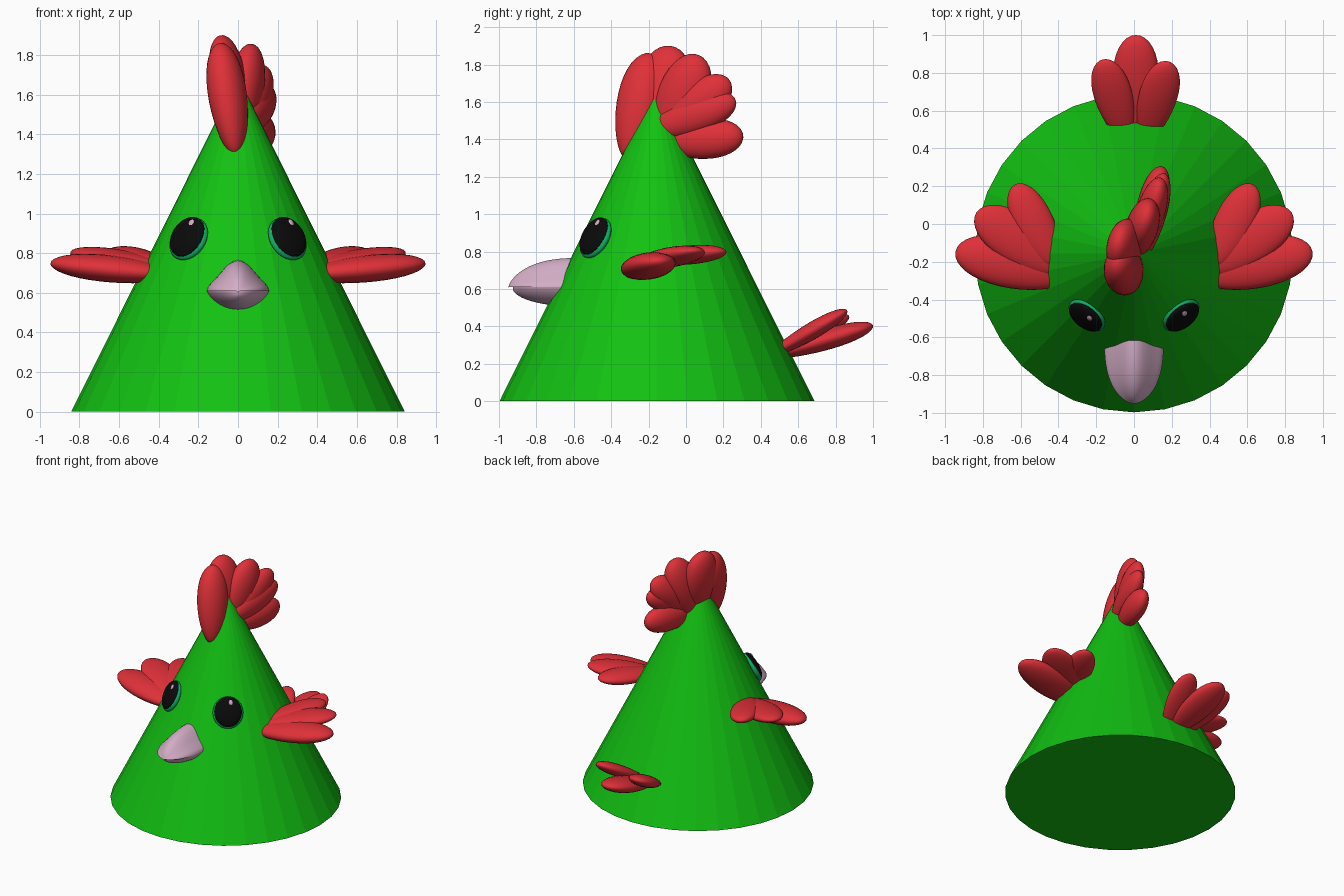
import bpy, bmesh, math
from mathutils import Vector, Matrix

cube = bpy.data.objects.get("Cube")
if cube:
    bpy.data.objects.remove(cube, do_unlink=True)


def material(name, rgb):
    m = bpy.data.materials.new(name)
    m.use_nodes = True
    m.diffuse_color = (*rgb, 1)
    m.node_tree.nodes["Principled BSDF"].inputs["Base Color"].default_value = (*rgb, 1)
    return m


GREEN = material("body green", (0.006, 0.53, 0.006))
RED = material("feather red", (0.74, 0.03, 0.04))
PINK = material("beak pink", (0.66, 0.42, 0.57))
TEAL = material("eye rim green", (0.005, 0.42, 0.13))
BLACK = material("eye black", (0.003, 0.003, 0.003))

CENTRE_Y, RADIUS, HEIGHT = -0.155, 0.842, 1.69


def finish(name, bm, mat, smooth=True):
    bmesh.ops.recalc_face_normals(bm, faces=bm.faces[:])
    mesh = bpy.data.meshes.new(name)
    bm.to_mesh(mesh)
    bm.free()
    mesh.materials.append(mat)
    for p in mesh.polygons:
        p.use_smooth = smooth
    obj = bpy.data.objects.new(name, mesh)
    bpy.context.collection.objects.link(obj)
    return obj


def frame(side, normal, along, centre):
    """Matrix with the three given axis vectors as columns."""
    m = Matrix((side, normal, along)).transposed().to_4x4()
    m.translation = centre
    return m


def add_lobe(bm, root, tip, width, thick, side, taper=0.2):
    """Egg-shaped lobe from root to tip, broader toward the tip."""
    root, tip, side = Vector(root), Vector(tip), Vector(side)
    along = (tip - root) / 2
    unit = along.normalized()
    side = (side - unit * side.dot(unit)).normalized()
    verts = bmesh.ops.create_uvsphere(bm, u_segments=28, v_segments=18, radius=1)["verts"]
    for v in verts:
        k = 1 + taper * v.co.z
        v.co.x *= k
        v.co.y *= k
    m = frame(side * width, unit.cross(side) * thick, along, (root + tip) / 2)
    bmesh.ops.transform(bm, matrix=m, verts=verts)


# Cone body
bm = bmesh.new()
bmesh.ops.create_cone(bm, cap_ends=True, segments=32, radius1=RADIUS, radius2=0.0, depth=HEIGHT,
                      matrix=Matrix.Translation((0, CENTRE_Y, HEIGHT / 2)))
finish("cone_body", bm, GREEN, smooth=False)

# Wings: three overlapping feathers on each side
for name, s in (("right_wing", -1), ("left_wing", 1)):
    bm = bmesh.new()
    for root, tip, width, thick in (
        ((0.32, -0.27, 0.69), (0.945, -0.145, 0.75), 0.135, 0.068),
        ((0.36, -0.24, 0.73), (0.835, 0.06, 0.805), 0.13, 0.05),
        ((0.42, -0.22, 0.76), (0.63, 0.21, 0.80), 0.105, 0.05),
    ):
        add_lobe(bm, (s * root[0], *root[1:]), (s * tip[0], *tip[1:]), width, thick, (-0.6 * s, 1, 0), 0.1)
    finish(name, bm, RED)

# Tail: middle feather and two raised side feathers
bm = bmesh.new()
add_lobe(bm, (0.01, 0.45, 0.24), (0.01, 1.0, 0.405), 0.12, 0.055, (1, 0, 0))
add_lobe(bm, (0.06, 0.44, 0.24), (0.18, 0.86, 0.485), 0.10, 0.045, (1, 0, 0))
add_lobe(bm, (-0.04, 0.44, 0.24), (-0.165, 0.87, 0.455), 0.10, 0.045, (1, 0, 0))
finish("tail", bm, RED)

# Comb: a fan of fat lobes, turned a little off the centre line
bm = bmesh.new()
FAN = (0.25, 1, 0)
for root, tip, width, thick in (
    ((-0.01, -0.31, 1.29), (-0.09, -0.19, 1.86), 0.125, 0.095),
    ((0.0, -0.16, 1.38), (-0.085, -0.085, 1.9), 0.145, 0.085),
    ((0.0, -0.13, 1.36), (0.075, 0.07, 1.85), 0.135, 0.085),
    ((0.02, -0.16, 1.40), (0.14, 0.23, 1.72), 0.115, 0.075),
    ((0.03, -0.20, 1.44), (0.16, 0.265, 1.61), 0.10, 0.07),
    ((0.03, -0.12, 1.38), (0.15, 0.305, 1.42), 0.105, 0.075),
):
    add_lobe(bm, root, tip, width, thick, (0, 0, 1) if tip[2] < 1.7 else FAN, 0.15)
finish("comb", bm, RED)

# Eyes: rim, pupil and glint lying on the cone surface
EYE_X, EYE_Z = 0.247, 0.87
ring = RADIUS * (1 - EYE_Z / HEIGHT)
for name, s in (("right", -1), ("left", 1)):
    out = Vector((s * EYE_X, -math.sqrt(ring ** 2 - EYE_X ** 2), 0))
    base = Vector((0, CENTRE_Y, EYE_Z)) + out
    normal = (out.normalized() + Vector((0, 0, RADIUS / HEIGHT))).normalized()
    across = Vector((0, 0, 1)).cross(normal).normalized()
    up = normal.cross(across)
    for part, mat, size, offset in (
        ("eye_rim", TEAL, (0.112, 0.118, 0.04), (0, 0, 0.004)),
        ("eye", BLACK, (0.102, 0.112, 0.036), (0, 0.004, 0.018)),
        ("eye_glint", PINK, (0.016, 0.022, 0.008), (0.02, 0.07, 0.043)),
    ):
        bm = bmesh.new()
        bmesh.ops.create_uvsphere(bm, u_segments=32, v_segments=16, radius=1)
        shift = (0 if part != "eye_glint" else offset[0]) * across + offset[1] * up + offset[2] * normal
        bm.transform(frame(across * size[0], up * size[1], normal * size[2], base + shift))
        finish(f"{name}_{part}", bm, mat)


# Beak: two lofted halves that meet at a flared mouth line
def beak_half(name, length, depth, bell):
    bm = bmesh.new()
    rows, cols = 16, 20
    grid = []
    for i in range(rows + 1):
        a = math.pi / 2 * i / rows
        t = math.sin(a)
        y = -0.56 - length * t
        bulge = max(0.0, 1 - t ** 2.6)
        width = 0.157 * max(0.0, 1 - t ** 3.2) ** 0.6 + 0.001
        row = []
        for j in range(cols + 1):
            u = -math.cos(math.pi * j / cols)
            rise = (0.5 + 0.5 * math.cos(math.pi * u)) if bell else 0
            rise = 0.55 * rise + 0.45 * math.sqrt(1 - u * u) if bell else (1 - u * u) ** 0.7
            z = 0.61 - 0.012 * (1 - u * u) + depth * rise * bulge ** 0.6
            row.append(bm.verts.new((width * u, y, z)))
        grid.append(row)
    for r0, r1 in zip(grid, grid[1:]):
        for j in range(cols):
            bm.faces.new((r0[j], r0[j + 1], r1[j + 1], r1[j]))
        bm.faces.new((r0[0], r1[0], r1[cols], r0[cols]))
    bm.faces.new(grid[0])
    return finish(name, bm, PINK)


beak_parts = [beak_half("upper_beak", 0.392, 0.168, True),
              beak_half("lower_beak", 0.365, -0.09, False)]
bpy.ops.object.select_all(action="DESELECT")
for obj in beak_parts:
    obj.select_set(True)
bpy.context.view_layer.objects.active = beak_parts[0]
bpy.ops.object.shade_smooth_by_angle(angle=math.radians(40))
